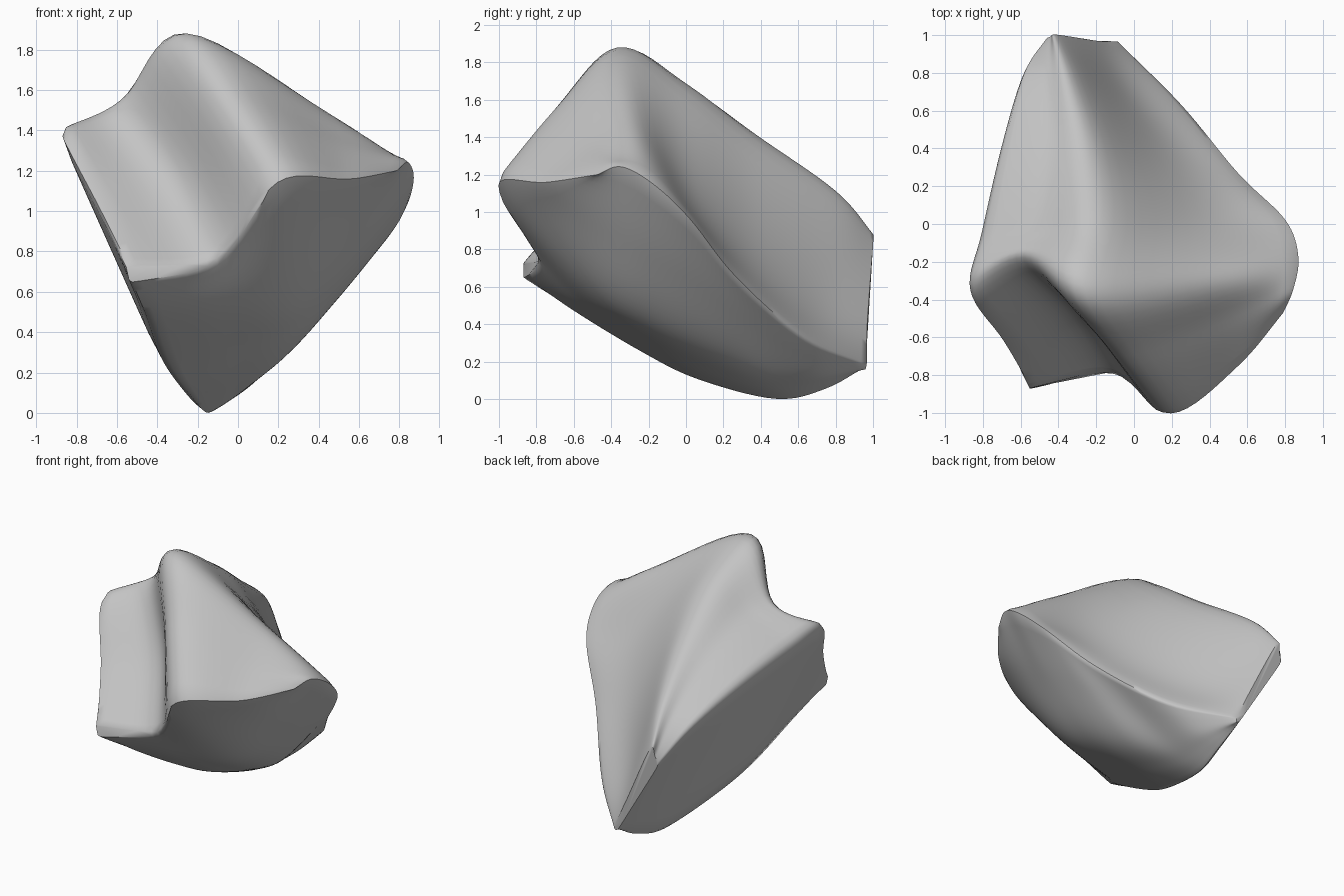
import bpy
import bmesh
from mathutils import Vector

if "Cube" in bpy.data.objects:
    bpy.data.objects.remove(bpy.data.objects["Cube"], do_unlink=True)

STEPS = 8


def rail(*points):
    """Guide curve running front to back, given in hundredths of a unit."""
    return [Vector(p) / 100 for p in points]


def spline(points, steps=STEPS):
    """Smooth curve that passes through every point."""
    ends = [2 * points[0] - points[1]] + points + [2 * points[-1] - points[-2]]
    out = []
    for a, b, c, d in zip(ends, ends[1:], ends[2:], ends[3:]):
        for i in range(steps):
            t = i / steps
            out.append(b + 0.5 * t * (c - a + t * (2 * a - 5 * b + 4 * c - d
                                                  + t * (3 * (b - c) + d - a))))
    return out + [points[-1]]


def between(start, edge, middle, far_edge):
    """Rounded rail halfway from an edge to the middle, from a given start."""
    return [start] + [(a + b) / 2 + (b - (a + c) / 2) / 8
                      for a, b, c in zip(edge[1:], middle[1:], far_edge[1:])]


# Upper side: left rim, groove, crest, shoulder, right rim
left_rim = rail((-55, -88, 72), (-71, -62, 104), (-89, -36, 139), (-83, -5, 132),
                (-72, 42, 117), (-60, 80, 98), (-46, 99, 74))
groove = rail((-10, -80, 76), (-30, -48, 114), (-58, -20, 152), (-50, -2, 150),
              (-46, 40, 130), (-46, 79, 105), (-44, 100, 80))
crest = rail((20, -103, 115), (-5, -70, 156), (-26, -37, 189), (-17, 0, 168),
             (-19, 38, 138), (-32, 80, 108), (-41, 101, 85))
shoulder = rail((55, -77, 116), (52, -50, 135), (45, -26, 147), (42, 4, 109),
                (21, 37, 77), (-3, 70, 55), (-20, 98, 41))
right_rim = rail((80, -46, 120), (86, -34, 125), (89, -17, 115), (82, 2, 97),
                 (57, 26, 66), (26, 63, 33), (-10, 98, 18))

# Under side: the belly starts at the front lip, the keel borders the left wall
belly = rail((20, -103, 115), (26, -51, 61), (28, -17, 41), (22, 14, 27),
             (10, 42, 17), (4, 70, 13), (-10, 97, 16))
keel = rail((-54, -88, 65), (-46, -61, 47), (-38, -25, 25), (-28, 5, 10),
            (-17, 48, -1), (-12, 75, 5), (-12, 97, 18))
under_right = between(shoulder[0], right_rim, belly, keel)
under_left = between(groove[0], keel, belly, right_rim)

rails = [spline(r) for r in (left_rim, groove, crest, shoulder, right_rim,
                             under_right, belly, under_left, keel)]

# Closed cross-sections: smooth top, smooth belly, straight left wall
bm = bmesh.new()
rings = []
for points in zip(*rails):
    left, right, low = points[0], points[4], points[8]
    section = spline(list(points[:5]))[:-1]
    section += spline(list(points[4:]))[:-1]
    section += [low.lerp(left, i / STEPS) for i in range(STEPS)]
    rings.append([bm.verts.new(p) for p in section])

# Skin between neighbouring sections
for ring, following in zip(rings, rings[1:]):
    for i in range(len(ring)):
        j = (i + 1) % len(ring)
        bm.faces.new((ring[i], ring[j], following[j], following[i]))

# Weld the front lip, then close the narrow gaps at both ends
bmesh.ops.remove_doubles(bm, verts=bm.verts, dist=0.001)
bmesh.ops.holes_fill(bm, edges=bm.edges, sides=0)

# Soften the worn edges
for _ in range(2):
    bmesh.ops.smooth_vert(bm, verts=bm.verts, factor=0.5,
                          use_axis_x=True, use_axis_y=True, use_axis_z=True)
bmesh.ops.recalc_face_normals(bm, faces=bm.faces)

mesh = bpy.data.meshes.new("stone_fragment")
bm.to_mesh(mesh)
bm.free()
stone = bpy.data.objects.new("stone_fragment", mesh)
bpy.context.collection.objects.link(stone)

# Plain grey stone
grey = bpy.data.materials.new("stone_grey")
grey.use_nodes = True
colour = (0.55, 0.55, 0.55, 1)
grey.diffuse_color = colour
grey.node_tree.nodes["Principled BSDF"].inputs["Base Color"].default_value = colour
mesh.materials.append(grey)

bpy.ops.object.select_all(action="DESELECT")
stone.select_set(True)
bpy.context.view_layer.objects.active = stone
bpy.ops.object.shade_smooth_by_angle(angle=0.9)
